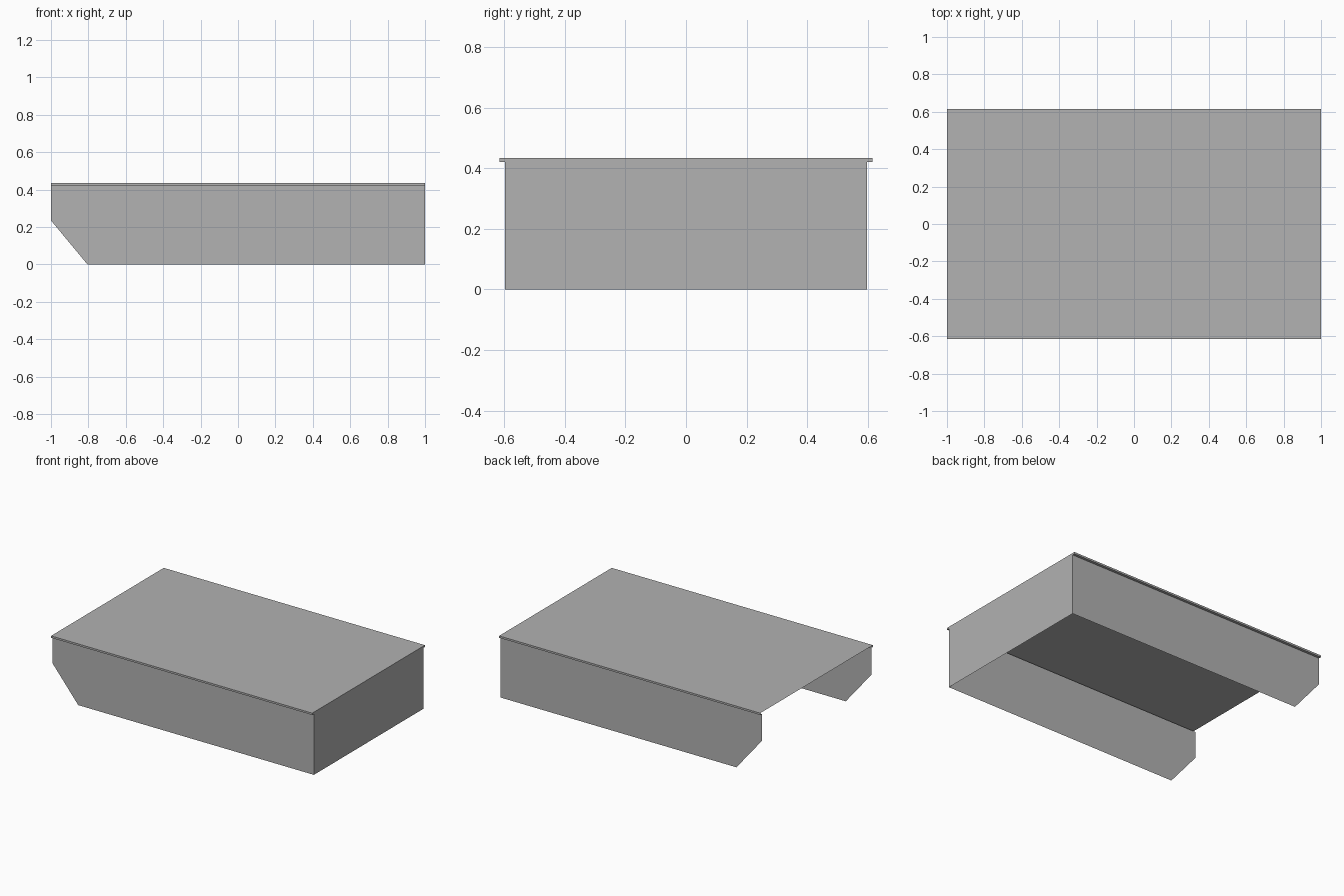
import bpy

cube = bpy.data.objects.get("Cube")
if cube:
    bpy.data.objects.remove(cube, do_unlink=True)

# Main dimensions
END = 1.0          # half length
WALL = 0.598       # half width at the side walls
LIP = 0.616        # half width at the lid rim
TOP = 0.434
RIM = 0.421        # underside of the rim
CUT_X, CUT_Z = -0.805, 0.235   # sloped corner at the open end

grey = bpy.data.materials.new("sheet grey")
grey.use_nodes = True
colour = (0.445, 0.445, 0.445, 1)
grey.diffuse_color = colour
grey.node_tree.nodes["Principled BSDF"].inputs["Base Color"].default_value = colour


def sheet(name, faces):
    """Thin sheet part made of flat panels, each a list of corners."""
    verts = [corner for face in faces for corner in face]
    indices, start = [], 0
    for face in faces:
        indices.append(range(start, start + len(face)))
        start += len(face)
    mesh = bpy.data.meshes.new(name)
    mesh.from_pydata(verts, [], [list(i) for i in indices])
    mesh.materials.append(grey)
    obj = bpy.data.objects.new(name, mesh)
    bpy.context.collection.objects.link(obj)
    return obj


def strip(a, b):
    """Full-length panel between two (y, z) profile points."""
    return [(-END, *a), (END, *a), (END, *b), (-END, *b)]


# Flat lid
sheet("lid", [strip((-LIP, TOP), (LIP, TOP))])

# Side walls with a sloped corner, and the narrow rim above each
outline = [(CUT_X, 0), (END, 0), (END, RIM), (-END, RIM), (-END, CUT_Z)]
for side, label in ((-1, "front"), (1, "back")):
    wall = [(x, side * WALL, z) for x, z in outline]
    ledge = strip((side * LIP, RIM), (side * WALL, RIM))
    edge = strip((side * LIP, RIM), (side * LIP, TOP))
    if side > 0:
        wall.reverse()
        edge.reverse()
    else:
        ledge.reverse()
    sheet(label + "_wall", [wall])
    sheet(label + "_rim", [ledge, edge])

# Closed end panel, following the wall and rim profile
half = [(WALL, 0), (WALL, RIM), (LIP, RIM), (LIP, TOP)]
profile = half + [(-y, z) for y, z in reversed(half)]
sheet("end_panel", [[(END, y, z) for y, z in profile]])
